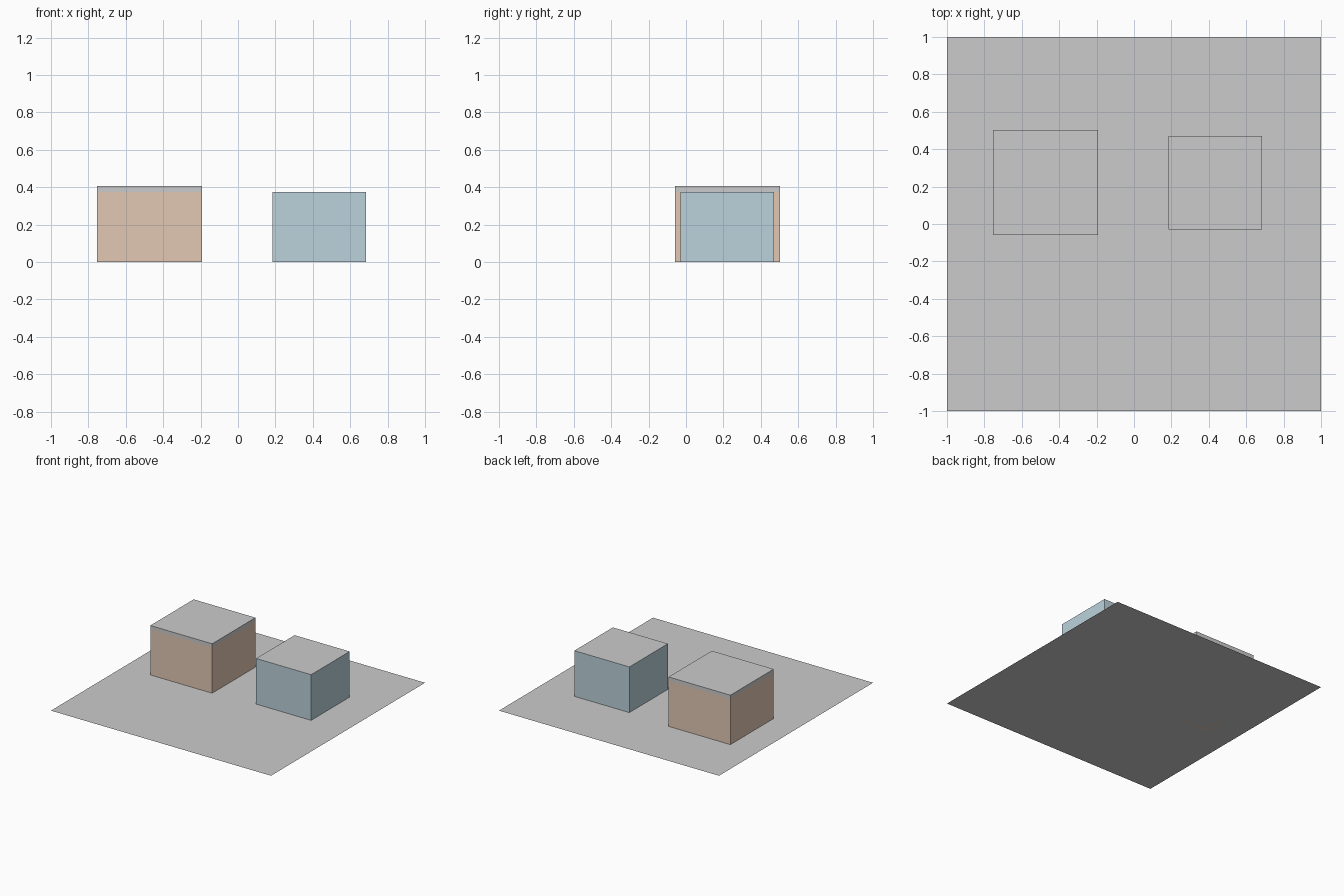
import bpy, bmesh

if "Cube" in bpy.data.objects:
    bpy.data.objects.remove(bpy.data.objects["Cube"])

W = 0.5        # inner building width
H = 0.375      # wall height
T = 0.031      # wall and roof thickness
CY = 0.221


def material(name, rgb):
    m = bpy.data.materials.new(name)
    m.diffuse_color = (*rgb, 1)
    m.use_nodes = True
    m.node_tree.nodes["Principled BSDF"].inputs["Base Color"].default_value = m.diffuse_color
    return m


def add_object(name, bm, loc, mat=None):
    me = bpy.data.meshes.new(name)
    bm.to_mesh(me)
    bm.free()
    ob = bpy.data.objects.new(name, me)
    ob.location = loc
    bpy.context.collection.objects.link(ob)
    if mat:
        me.materials.append(mat)
    return ob


def square(name, size, loc):
    # single upward-facing sheet
    bm = bmesh.new()
    bmesh.ops.create_grid(bm, x_segments=1, y_segments=1, size=size / 2)
    return add_object(name, bm, loc)


def walls(name, size, height, loc, mat):
    # four wall sheets, open above and below
    bm = bmesh.new()
    bmesh.ops.create_cube(bm, size=1)
    bmesh.ops.scale(bm, vec=(size, size, height), verts=bm.verts)
    bmesh.ops.translate(bm, vec=(0, 0, height / 2), verts=bm.verts)
    ends = [f for f in bm.faces if abs(f.normal.z) > 0.5]
    bmesh.ops.delete(bm, geom=ends, context='FACES_ONLY')
    return add_object(name, bm, loc, mat)


def thicken(ob):
    mod = ob.modifiers.new("thickness", 'SOLIDIFY')
    mod.thickness = T
    mod.offset = 1
    mod.use_even_offset = True


tan = material("tan_wall", (0.76, 0.58, 0.46))
blue = material("blue_wall", (0.50, 0.64, 0.71))

# Ground sheet
square("ground_plate", 2.0, (0, 0, 0))

# Left building: thick walls under a roof slab
thicken(walls("thick_walls", W, H, (-0.474, CY, 0), tan))
thicken(square("thick_roof", W + 2 * T, (-0.474, CY, H)))

# Right building: thin wall sheets and a thin roof
walls("thin_walls", W, H, (0.435, CY, 0), blue)
square("thin_roof", W, (0.435, CY, H))
